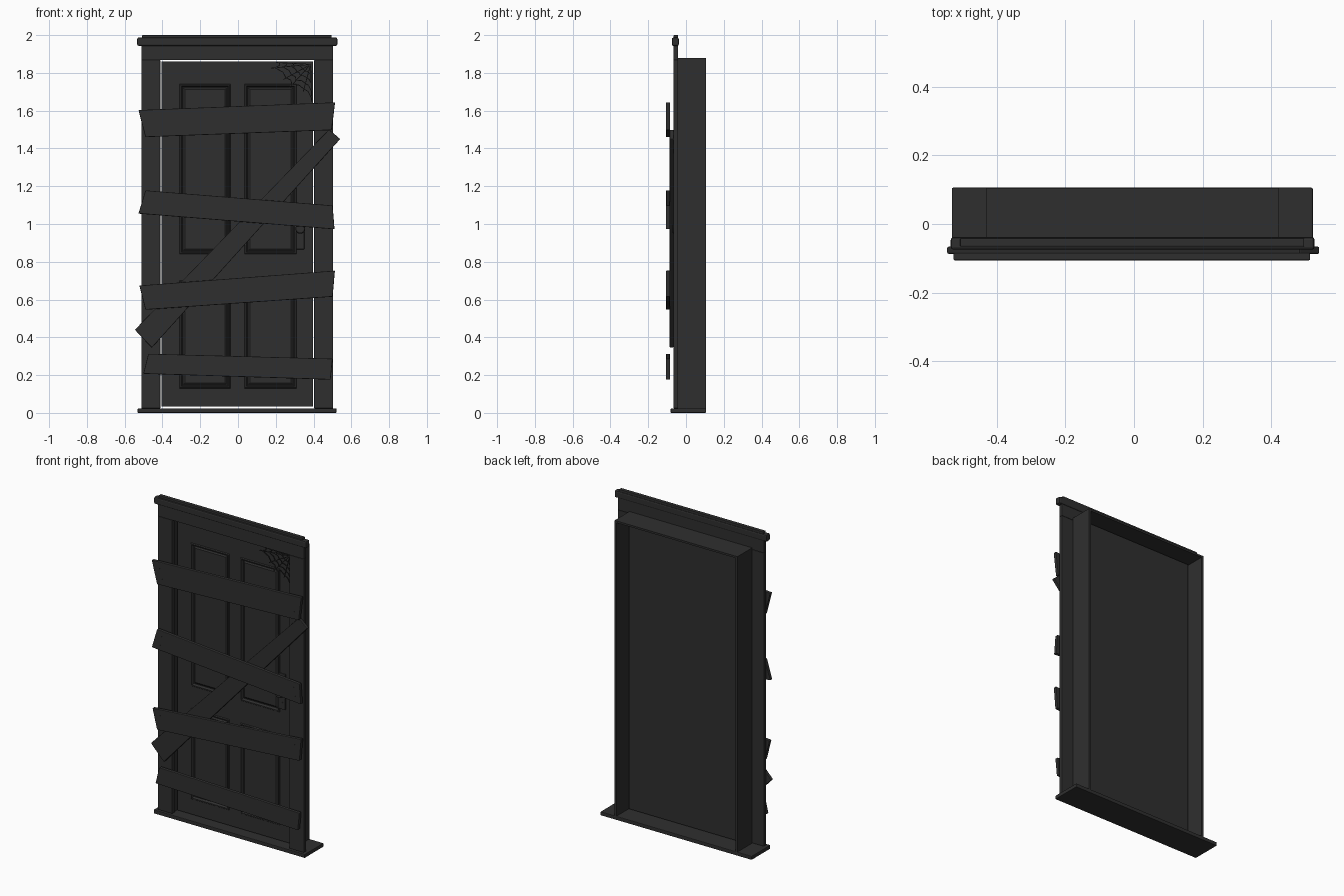
import bpy, bmesh, math
from mathutils import Vector

if "Cube" in bpy.data.objects:
    bpy.data.objects.remove(bpy.data.objects["Cube"])

MAT = bpy.data.materials.new("charcoal")
MAT.diffuse_color = (0.028, 0.028, 0.028, 1)
MAT.use_nodes = True
MAT.node_tree.nodes["Principled BSDF"].inputs["Base Color"].default_value = MAT.diffuse_color
CX = -0.004  # frame centre


def finish(bm, name, bevel=0.0):
    bmesh.ops.recalc_face_normals(bm, faces=bm.faces)
    me = bpy.data.meshes.new(name)
    bm.to_mesh(me)
    bm.free()
    ob = bpy.data.objects.new(name, me)
    bpy.context.collection.objects.link(ob)
    me.materials.append(MAT)
    if bevel:
        m = ob.modifiers.new("bevel", 'BEVEL')
        m.width = bevel
        m.segments = 2
    return ob


def prism(name, pts, y0, y1, bevel=0.0):
    """Outline in (x, z) extruded from y0 to y1."""
    bm = bmesh.new()
    f = bm.faces.new([bm.verts.new((x, y0, z)) for x, z in pts])
    r = bmesh.ops.extrude_face_region(bm, geom=[f])
    vs = [g for g in r["geom"] if isinstance(g, bmesh.types.BMVert)]
    bmesh.ops.translate(bm, vec=(0, y1 - y0, 0), verts=vs)
    return finish(bm, name, bevel)


def box(name, x0, x1, y0, y1, z0, z1, bevel=0.0):
    return prism(name, [(x0, z0), (x1, z0), (x1, z1), (x0, z1)], y0, y1, bevel)


def disc(name, x, z, r, y0, y1, n=16, bevel=0.0):
    pts = [(x + r * math.cos(2 * math.pi * i / n), z + r * math.sin(2 * math.pi * i / n)) for i in range(n)]
    return prism(name, pts, y0, y1, bevel)


# sill, casing, crown
box("sill", CX - 0.527, CX + 0.525, -0.081, 0.106, 0.0, 0.024, 0.004)
for s, side in ((-1, "left"), (1, "right")):
    a, b = sorted((CX + s * 0.407, CX + s * 0.508))
    box("casing_" + side, a, b, -0.066, -0.042, 0.024, 1.868, 0.003)
    a, b = sorted((CX + s * 0.414, CX + s * 0.427))
    box("lining_" + side, a, b, -0.042, 0.105, 0.02, 1.88)
box("casing_head", CX - 0.508, CX + 0.508, -0.066, -0.042, 1.868, 1.96, 0.003)
box("lining_head", CX - 0.427, CX + 0.427, -0.042, 0.105, 1.868, 1.88)
box("crown", CX - 0.53, CX + 0.53, -0.075, -0.038, 1.943, 1.987, 0.008)
box("crown_cap", CX - 0.503, CX + 0.5, -0.066, -0.042, 1.98, 2.0, 0.003)

# door leaf with four moulded panels
bm = bmesh.new()
xs = [-0.404, -0.31, -0.04, 0.034, 0.31, 0.397]
zs = [0.034, 0.13, 0.70, 0.84, 1.74, 1.86]
yf, yb = -0.025, 0.0
g = [[bm.verts.new((x, yf, z)) for z in zs] for x in xs]
panels = []
for i in range(5):
    for j in range(5):
        f = bm.faces.new((g[i][j], g[i + 1][j], g[i + 1][j + 1], g[i][j + 1]))
        if i in (1, 3) and j in (1, 3):
            panels.append(f)
rim = [e for e in bm.edges if e.is_boundary]
r = bmesh.ops.extrude_edge_only(bm, edges=rim)
for v in r["geom"]:
    if isinstance(v, bmesh.types.BMVert):
        v.co.y = yb
bmesh.ops.holes_fill(bm, edges=[e for e in bm.edges if e.is_boundary])
bm.normal_update()
for width, depth in ((0.006, 0.006), (0.008, 0.0), (0.008, -0.014), (0.006, 0.0), (0.012, 0.006)):
    bmesh.ops.inset_individual(bm, faces=panels, thickness=width, depth=0)
    for v in {v for f in panels for v in f.verts}:
        v.co.y -= depth
finish(bm, "door_leaf")

# lock plate and knob
box("lock_plate", 0.308, 0.352, -0.034, -0.024, 0.865, 1.09, 0.006)
disc("knob_neck", 0.33, 0.975, 0.012, -0.05, -0.03)
disc("knob", 0.33, 0.975, 0.026, -0.072, -0.048, 16, 0.008)
disc("keyhole", 0.33, 0.905, 0.008, -0.036, -0.03, 10)

# nailed planks, outlines in x and z
planks = [
    [(-0.527, 1.603), (-0.49, 1.46), (0.496, 1.497), (0.514, 1.644)],
    [(-0.49, 1.178), (-0.527, 1.055), (0.511, 0.972), (0.501, 1.098)],
    [(-0.522, 0.674), (-0.49, 0.546), (0.501, 0.615), (0.513, 0.753)],
    [(-0.475, 0.313), (-0.501, 0.207), (0.49, 0.176), (0.501, 0.287)],
]
for k, p in enumerate(planks):
    prism("plank_%d" % (k + 1), p, -0.106, -0.084, 0.004)
    for s, t in ((0.04, 0.3), (0.045, 0.75), (0.955, 0.3), (0.96, 0.7)):
        q = [Vector(c) for c in p]
        n = q[0].lerp(q[3], s).lerp(q[1].lerp(q[2], s), t)
        disc("nail", n.x, n.y, 0.006, -0.1065, -0.1, 8)
prism("diagonal_plank", [(-0.546, 0.44), (-0.456, 0.345), (0.541, 1.45), (0.482, 1.5)],
      -0.087, -0.066, 0.004)


# cobweb in the top corner: strands between two concave rims
def strand(a, b, w=0.004):
    a, b = Vector(a), Vector(b)
    d = (b - a).normalized()
    n = Vector((-d.y, d.x)) * w / 2
    prism("web_strand", [a - n, b - n, b + n, a + n], -0.037, -0.034)


corner = Vector((0.385, 1.845))
tips = [(0.2, 1.855), (0.175, 1.825), (0.24, 1.765), (0.275, 1.725), (0.345, 1.7), (0.39, 1.645)]
tips = [Vector(t) for t in tips]
for t in tips:
    strand(corner, t)
for f in (0.3, 0.5, 0.7, 0.9):
    for a, b in zip(tips, tips[1:]):
        pa, pb = corner.lerp(a, f), corner.lerp(b, f)
        mid = ((pa + pb) / 2).lerp(corner, 0.08)
        strand(pa, mid)
        strand(mid, pb)
